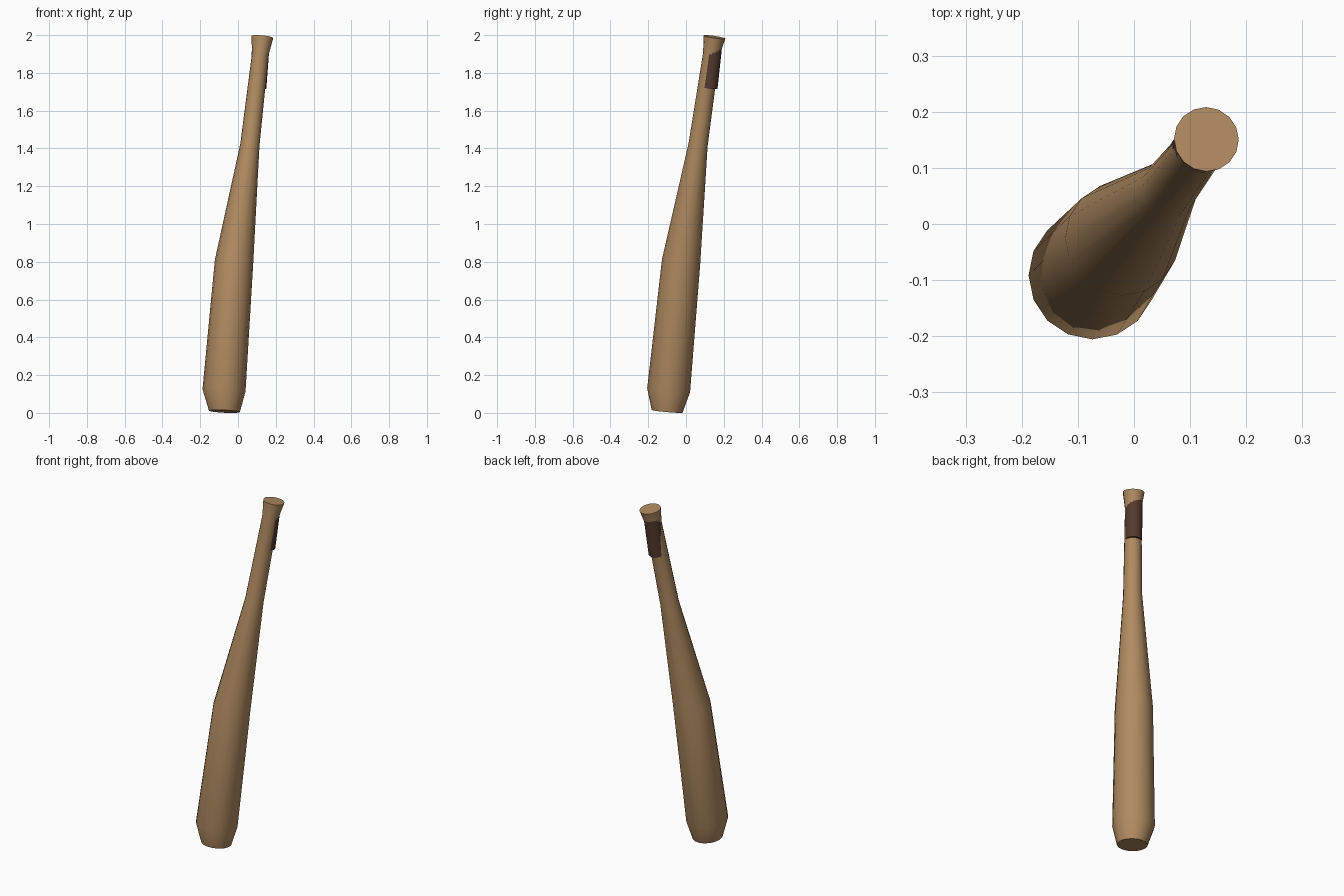
import bpy, bmesh, math
from mathutils import Vector

if "Cube" in bpy.data.objects:
    bpy.data.objects.remove(bpy.data.objects["Cube"])

SIDES = 16


def material(name, rgb):
    m = bpy.data.materials.new(name)
    m.diffuse_color = (*rgb, 1.0)
    m.use_nodes = True
    m.node_tree.nodes["Principled BSDF"].inputs["Base Color"].default_value = m.diffuse_color
    return m


def loft(name, rings, mat):
    """Capped tube through rings of (x, y, z, radius, lean_x, lean_y)."""
    bm = bmesh.new()
    loops = []
    for x, y, z, r, lx, ly in rings:
        turn = Vector((0, 0, 1)).rotation_difference(Vector((lx, ly, 1)))
        loop = []
        for i in range(SIDES):
            a = 2 * math.pi * i / SIDES
            p = turn @ Vector((r * math.cos(a), r * math.sin(a), 0))
            loop.append(bm.verts.new(p + Vector((x, y, z))))
        loops.append(loop)
    for lo, hi in zip(loops, loops[1:]):
        for i in range(SIDES):
            j = (i + 1) % SIDES
            bm.faces.new((lo[i], lo[j], hi[j], hi[i]))
    bm.faces.new(loops[0][::-1])
    bm.faces.new(loops[-1])
    mesh = bpy.data.meshes.new(name)
    bm.to_mesh(mesh)
    bm.free()
    mesh.materials.append(mat)
    obj = bpy.data.objects.new(name, mesh)
    bpy.context.collection.objects.link(obj)
    bpy.ops.object.select_all(action='DESELECT')
    obj.select_set(True)
    bpy.context.view_layer.objects.active = obj
    bpy.ops.object.shade_smooth_by_angle(angle=math.radians(40))
    return obj


wood = material("wood", (0.44, 0.26, 0.12))
leather = material("leather", (0.09, 0.042, 0.028))

# slightly bent, leaning club: base, belly, shoulder, handle, flared knob
loft("club_body", [
    (-0.072, -0.100, 0.008, 0.082, 0.05, 0.09),
    (-0.074, -0.092, 0.120, 0.114, 0.05, 0.09),
    (-0.021, -0.026, 0.800, 0.102, 0.10, 0.12),
    (0.063, 0.064, 1.420, 0.051, 0.12, 0.14),
    (0.118, 0.134, 1.900, 0.044, 0.11, 0.15),
    (0.129, 0.151, 1.990, 0.058, 0.10, 0.15),
], wood)

# grip wrap, set off toward the back right so it only partly shows
loft("grip_wrap", [
    (0.105, 0.122, 1.720, 0.045, 0.07, 0.10),
    (0.122, 0.147, 1.960, 0.046, 0.07, 0.10),
], leather)
